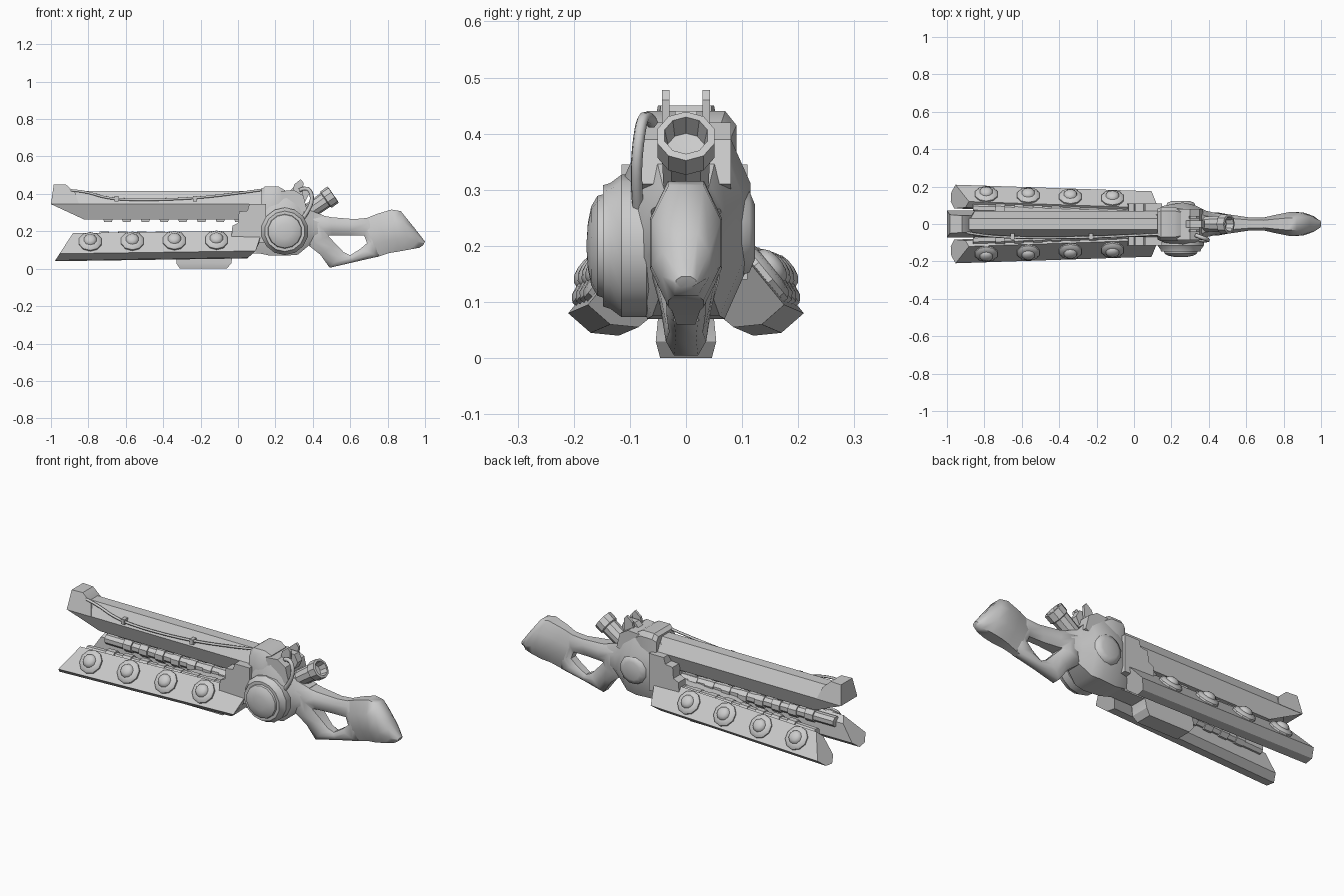
import bpy, bmesh, math
from mathutils import Vector, Matrix

if "Cube" in bpy.data.objects:
    bpy.data.objects.remove(bpy.data.objects["Cube"])

metal = bpy.data.materials.new("grey metal")
metal.diffuse_color = (0.6, 0.6, 0.6, 1)
metal.use_nodes = True
metal.node_tree.nodes["Principled BSDF"].inputs["Base Color"].default_value = metal.diffuse_color


def finish(name, bm, angle=30):
    bmesh.ops.remove_doubles(bm, verts=bm.verts, dist=1e-5)
    bmesh.ops.recalc_face_normals(bm, faces=bm.faces)
    me = bpy.data.meshes.new(name)
    bm.to_mesh(me)
    bm.free()
    ob = bpy.data.objects.new(name, me)
    bpy.context.collection.objects.link(ob)
    me.materials.append(metal)
    bpy.context.view_layer.objects.active = ob
    for o in bpy.context.selected_objects:
        o.select_set(False)
    ob.select_set(True)
    bpy.ops.object.shade_smooth_by_angle(angle=math.radians(angle))
    return ob


def skin(name, rings, closed=False, angle=30):
    """Join equal rings of points into a surface, capped unless closed."""
    bm = bmesh.new()
    vs = [[bm.verts.new(p) for p in r] for r in rings]
    n = len(vs[0])
    for a, b in zip(vs, vs[1:] + ([vs[0]] if closed else [])):
        for i in range(n):
            j = (i + 1) % n
            bm.faces.new((a[i], a[j], b[j], b[i]))
    if not closed:
        bm.faces.new(vs[0])
        bm.faces.new(vs[-1])
    return finish(name, bm, angle)


def loft(name, stations, closed=False, edge=0.5, y=0, angle=40):
    """Octagonal sections, each from a top point to a bottom point (x, z)."""
    rings = []
    for (tx, tz), (bx, bz), hw in stations:
        ring = []
        for s, t in ((-edge, 0), (edge, 0), (1, .3), (1, .7), (edge, 1),
                     (-edge, 1), (-1, .7), (-1, .3)):
            ring.append((tx + (bx - tx) * t, y + s * hw, tz + (bz - tz) * t))
        rings.append(ring)
    return skin(name, rings, closed, angle)


def lathe(name, profile, centre, axis, seg=12, angle=30):
    """Revolve (radius, height) points around an axis."""
    m = Matrix.Translation(centre) @ Vector(axis).to_track_quat('Z', 'Y').to_matrix().to_4x4()
    rings = [[m @ Vector((r * math.cos(a), r * math.sin(a), h))
              for a in [2 * math.pi * (i + .5) / seg for i in range(seg)]] for r, h in profile]
    return skin(name, rings, False, angle)


def plate(name, outline, y0, y1):
    """Side outline (x, z) extruded between two y values."""
    return skin(name, [[(x, y, z) for x, z in outline] for y in (y0, y1)])


def tube(name, pts, r, seg=6):
    cu = bpy.data.curves.new(name, 'CURVE')
    cu.dimensions = '3D'
    cu.bevel_depth = r
    cu.bevel_resolution = 1
    cu.use_fill_caps = True
    sp = cu.splines.new('NURBS')
    sp.points.add(len(pts) - 1)
    for p, c in zip(sp.points, pts):
        p.co = (*c, 1)
    sp.use_endpoint_u = True
    sp.order_u = 3
    sp.resolution_u = 4
    ob = bpy.data.objects.new(name, cu)
    bpy.context.collection.objects.link(ob)
    cu.materials.append(metal)


# Upper rail with a raked nose
section = [(-.03, .415), (.03, .415), (.07, .345), (.04, .262), (-.04, .262), (-.07, .345)]
nose = {.415: -.985, .345: -1.0, .262: -.82}
skin("upper_rail", [[(nose[z], y, z) for y, z in section],
                    [(.14, y, z) for y, z in section]])

# Nose block on the upper rail
skin("nose_block", [[(x, s * w, z) for x, z, w in
                     ((-1, .345, .072), (-.985, .45, .05), (-.92, .45, .045), (-.87, .405, .045), (-.85, .345, .072))]
                    for s in (-1, 1)])

# Studs beneath the upper rail
for i in range(8):
    x = -.72 + i * .1
    plate("rail_stud", [(x, .265), (x + .05, .265), (x + .045, .25), (x + .005, .25)], -.025, .025)

# Lower rails, mirrored, each with four domes and an inner segmented rod
low = [(.12, .19), (.21, .08), (.17, .045), (.12, .04), (.083, .07), (.088, .16)]
out = Vector((.775, .633))
for s, side in ((-1, "right"), (1, "left")):
    front = [(-.98 + (z - .04) * .65, s * y, z) for y, z in low]
    rear = [(min(.05 + (z - .04) * 1.1, .13), s * (y - .035), z + .015) for y, z in low]
    skin(side + "_lower_rail", [front, rear])
    for x in (-.79, -.565, -.34, -.115):
        t = (x + .97) / 1.05
        c = (x, s * (.162 - .032 * t), .14 + .013 * t)
        lathe(side + "_dome", [(.063, -.015), (.063, .008), (.052, .018), (.036, .021),
                               (.033, .029), (.022, .037), (.008, .04)],
              c, (0, s * out.x, out.y), 10, 35)
    lathe(side + "_inner_rod", [(.028, 0), (.028, .95)], (-.86, s * .085, .162), (1, -s * .03, .012), 8)
    for i in range(8):
        x = -.74 + i * .1
        lathe(side + "_rod_band", [(.036, 0), (.036, .05)],
              (x, s * (.085 - .003 * (i + 1)), .165), (1, -s * .03, .012), 8)

# Lower pod and its spine between the lower rails
skin("lower_pod", [[(x0, -w, z), (x1, -w, z), (x1, w, z), (x0, w, z)] for z, x0, x1, w in
                   ((0, -.31, -.06, .046), (.03, -.33, -.035, .054), (.07, -.33, -.03, .05), (.13, -.30, 0, .05))])
plate("pod_spine", [(-.34, .14), (-.32, .08), (.16, .08), (.16, .19), (-.3, .16)], -.045, .045)

# Receiver body
loft("receiver", [((.06, .30), (.06, .11), .06),
                  ((.12, .385), (.10, .085), .085),
                  ((.17, .415), (.17, .07), .10),
                  ((.26, .415), (.26, .07), .115),
                  ((.33, .385), (.32, .075), .10),
                  ((.39, .31), (.38, .125), .07),
                  ((.46, .285), (.45, .15), .055)], edge=.6)

# Front brackets gripping the lower rails
claw = [(-.035, .17), (-.03, .23), (0, .245), (.005, .305), (.05, .31), (.06, .345), (.15, .345), (.15, .14), (.04, .14)]
plate("right_bracket", claw, -.115, -.05)
plate("left_bracket", claw, .05, .11)

# Top housing with chamfered shoulders
house = [(-.092, .30), (-.092, .40), (-.07, .44), (.07, .44), (.09, .415), (.09, .30)]
skin("top_housing", [[(x, y * k, z - d) for y, z in house]
                     for x, k, d in ((.125, .9, .015), (.145, 1, 0), (.215, 1, 0), (.25, .9, .02))])
plate("rear_housing", [(.23, .36), (.23, .415), (.30, .42), (.35, .39), (.37, .31), (.3, .28)], -.085, .08)

# Side drum with a shallow dome
lathe("side_drum", [(.105, 0), (.127, .02), (.127, .065), (.112, .085), (.108, .098), (.092, .098),
                    (.089, .108), (.07, .119), (.04, .125), (.01, .127)], (.25, -.05, .2), (0, -1, 0), 14, 35)
lathe("left_hub", [(.085, 0), (.075, .03), (.05, .04)], (.25, .083, .225), (0, 1, 0), 12, 50)

# Hammer parts between the housing and the eyepiece
for y in (-.036, .036):
    plate("hammer_cheek", [(.29, .40), (.30, .45), (.335, .478), (.35, .46), (.345, .39)], y - .007, y + .007)
plate("hammer", [(.27, .41), (.30, .44), (.36, .44), (.38, .40), (.36, .36)], -.02, .02)

# Curved side lever
tube("side_lever", [(.33, -.06, .42), (.37, -.075, .44), (.40, -.085, .39), (.385, -.09, .32), (.34, -.085, .26)], .011)

# Tilted hollow eyepiece
lathe("eyepiece", [(.042, 0), (.045, .10), (.053, .105), (.053, .15), (.040, .152), (.034, .11), (.01, .108)],
      (.385, 0, .31), (.82, 0, .57), 10, 35)

# Open grip frame, swept as a closed loop around the thumb hole
loft("grip_frame", [((.50, .275), (.50, .178), .052), ((.62, .265), (.59, .177), .036),
                    ((.70, .272), (.675, .177), .034), ((.77, .16), (.69, .137), .036),
                    ((.75, .065), (.655, .107), .035), ((.62, .035), (.60, .072), .03),
                    ((.49, .005), (.565, .088), .036), ((.44, .075), (.525, .13), .046),
                    ((.37, .13), (.485, .172), .06), ((.37, .30), (.482, .178), .062)],
     closed=True, edge=.6, angle=50)

# Shoulder pad
loft("shoulder_pad", [((.665, .262), (.735, .06), .033), ((.74, .292), (.81, .084), .05),
                      ((.82, .316), (.86, .092), .064), ((.87, .308), (.92, .103), .062),
                      ((.94, .222), (.97, .112), .042), ((1.0, .145), (.99, .125), .018)],
     edge=.5, angle=50)

# Sagging cable along the upper rail, with clips
tube("cable", [(-.90, -.045, .42), (-.82, -.06, .415), (-.70, -.07, .375), (-.52, -.075, .366),
               (-.25, -.072, .375), (-.02, -.062, .40), (.15, -.055, .425)], .007)
for x in (-.66, -.24):
    plate("cable_clip", [(x, .36), (x, .388), (x + .02, .388), (x + .02, .36)], -.082, -.05)
